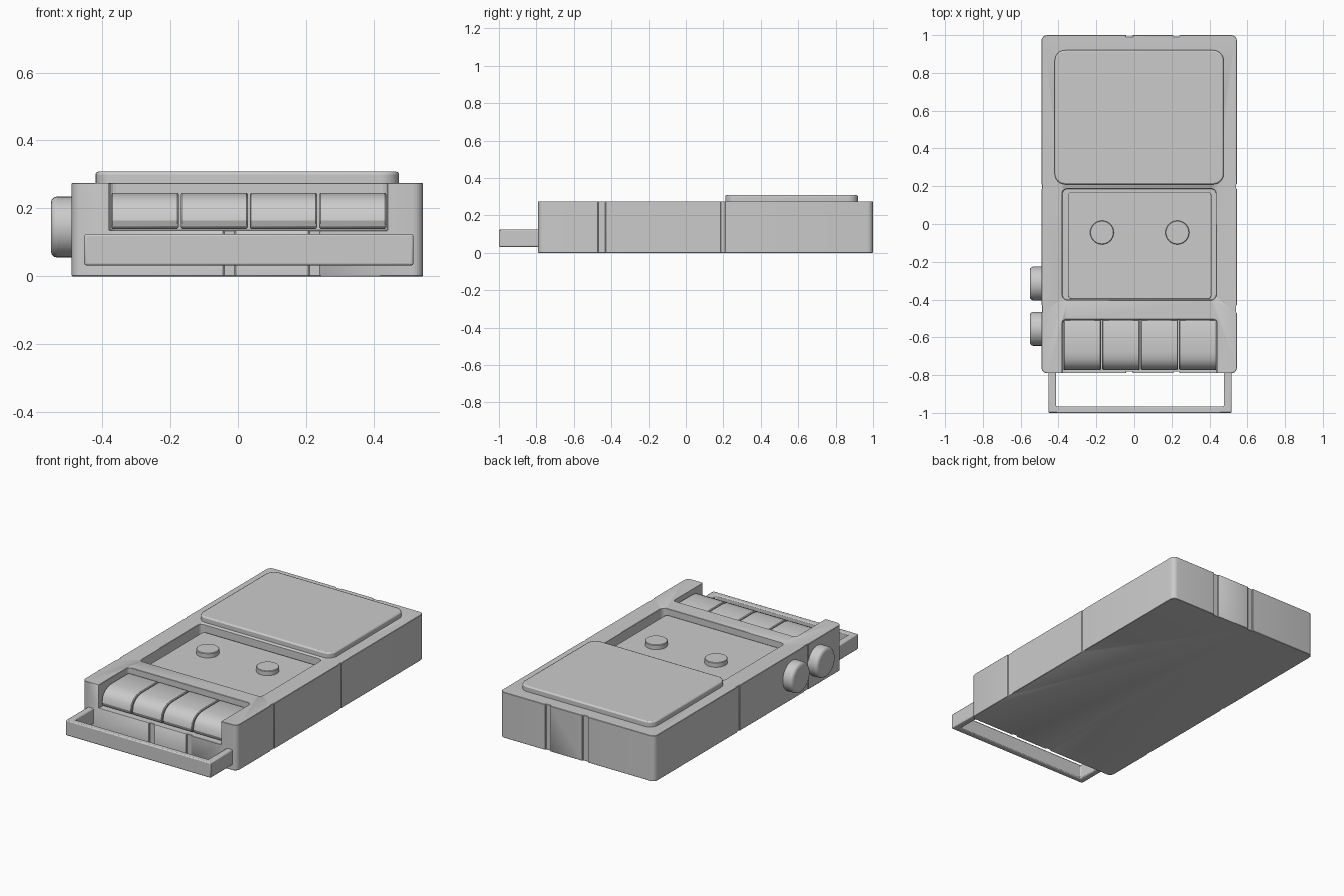
import bpy, bmesh, math
from mathutils import Matrix

if "Cube" in bpy.data.objects:
    bpy.data.objects.remove(bpy.data.objects["Cube"])


def prism(name, pts, a, b, axis='Z', bevel=0.0, segs=2):
    """Extrude a 2D outline from a to b along Z (points x,y) or X (points y,z)."""
    place = (lambda p, t: (p[0], p[1], t)) if axis == 'Z' else (lambda p, t: (t, p[0], p[1]))
    bm = bmesh.new()
    low = [bm.verts.new(place(p, a)) for p in pts]
    high = [bm.verts.new(place(p, b)) for p in pts]
    bm.faces.new(low)
    bm.faces.new(high)
    n = len(pts)
    for i in range(n):
        j = (i + 1) % n
        bm.faces.new((low[i], low[j], high[j], high[i]))
    bmesh.ops.recalc_face_normals(bm, faces=bm.faces)
    return finish(name, bm, bevel, segs)


def finish(name, bm, bevel=0.0, segs=2):
    me = bpy.data.meshes.new(name)
    bm.to_mesh(me)
    bm.free()
    ob = bpy.data.objects.new(name, me)
    bpy.context.collection.objects.link(ob)
    if bevel:
        add_bevel(ob, bevel, segs)
    return ob


def add_bevel(ob, width, segs=2):
    m = ob.modifiers.new("Bevel", 'BEVEL')
    m.width, m.segments = width, segs
    m.limit_method, m.angle_limit = 'ANGLE', math.radians(40)


def rounded(x0, x1, y0, y1, r, n=4):
    pts = []
    for k, (cx, cy) in enumerate([(x1 - r, y1 - r), (x0 + r, y1 - r),
                                  (x0 + r, y0 + r), (x1 - r, y0 + r)]):
        for i in range(n + 1):
            a = math.pi / 2 * (k + i / n)
            pts.append((cx + r * math.cos(a), cy + r * math.sin(a)))
    return pts


def rect(x0, x1, y0, y1):
    return [(x0, y0), (x1, y0), (x1, y1), (x0, y1)]


def cut(target, cutter):
    cutter.hide_render = True
    cutter.hide_set(True)
    cutter.display_type = 'WIRE'
    m = target.modifiers.new("Cut", 'BOOLEAN')
    m.operation, m.solver, m.object = 'DIFFERENCE', 'EXACT', cutter


def disc(name, r, depth, loc, rot=Matrix(), bevel=0.0, segs=2, sides=32):
    bm = bmesh.new()
    bmesh.ops.create_cone(bm, cap_ends=True, segments=sides, radius1=r, radius2=r,
                          depth=depth, matrix=Matrix.Translation(loc) @ rot)
    return finish(name, bm, bevel, segs)


XL, XR, YF, YB, H = -0.49, 0.545, -0.79, 1.0, 0.275
parts = []

# Body with cassette well, key slot and shallow panel grooves
body = prism("body", rounded(XL, XR, YF, YB, 0.03), 0.0, H)
cut(body, prism("well_cutter", rounded(-0.38, 0.435, -0.402, 0.187, 0.025), 0.2, 0.5))
cut(body, prism("key_slot_cutter", rounded(-0.38, 0.44, -1.0, -0.505, 0.02), 0.135, 0.5))
d = 0.008
for x in (-0.025, 0.225):
    cut(body, prism("back_groove_cutter", rect(x - 0.017, x + 0.017, YB - d, YB + 0.1), -0.1, 0.5))
    cut(body, prism("front_groove_cutter", rect(x - 0.017, x + 0.017, YF - 0.1, YF + d), -0.1, 0.5))
for y, w in ((0.198, 0.012), (-0.45, 0.02)):
    cut(body, prism("left_groove_cutter", rect(XL - 0.1, XL + 0.004, y - w, y + w), -0.1, 0.5))
    cut(body, prism("right_groove_cutter", rect(XR - 0.004, XR + 0.1, y - w, y + w), -0.1, 0.5))
add_bevel(body, 0.004, 1)
parts.append(body)

# Raised speaker cover
parts.append(prism("speaker_cover", rounded(-0.42, 0.475, 0.21, 0.92, 0.055, 6),
                   H - 0.02, 0.308, bevel=0.008))

# Cassette lid and its two spools
parts.append(prism("cassette_lid", rounded(-0.35, 0.41, -0.398, 0.17, 0.02), 0.19, 0.24, bevel=0.005))
for x in (-0.17, 0.23):
    parts.append(disc("spool", 0.063, 0.04, (x, -0.045, 0.248), bevel=0.003, segs=1))

# Four piano keys with rounded fronts
key_profile = [(-0.507, 0.14), (-0.507, 0.24), (-0.52, 0.246), (-0.68, 0.246), (-0.715, 0.24),
               (-0.745, 0.225), (-0.765, 0.2), (-0.772, 0.165), (-0.765, 0.145), (-0.755, 0.14)]
for i in range(4):
    x = -0.376 + i * 0.204
    parts.append(prism("key", key_profile, x + 0.003, x + 0.201, axis='X', bevel=0.004, segs=1))

# U-shaped carrying handle
parts.append(prism("handle", [(-0.453, -0.775), (-0.453, -1.0), (0.517, -1.0), (0.517, -0.775),
                              (0.477, -0.775), (0.477, -0.965), (-0.413, -0.965), (-0.413, -0.775)],
                   0.032, 0.124, bevel=0.006, segs=2))

# Side knobs
for y in (-0.315, -0.555):
    parts.append(disc("side_knob", 0.09, 0.08, (-0.511, y, 0.145),
                      Matrix.Rotation(math.pi / 2, 4, 'Y'), bevel=0.018, segs=3))

# Smooth shading with sharp edges kept
bpy.ops.object.select_all(action='DESELECT')
for ob in parts:
    ob.select_set(True)
bpy.context.view_layer.objects.active = body
bpy.ops.object.shade_smooth_by_angle(angle=math.radians(30))
